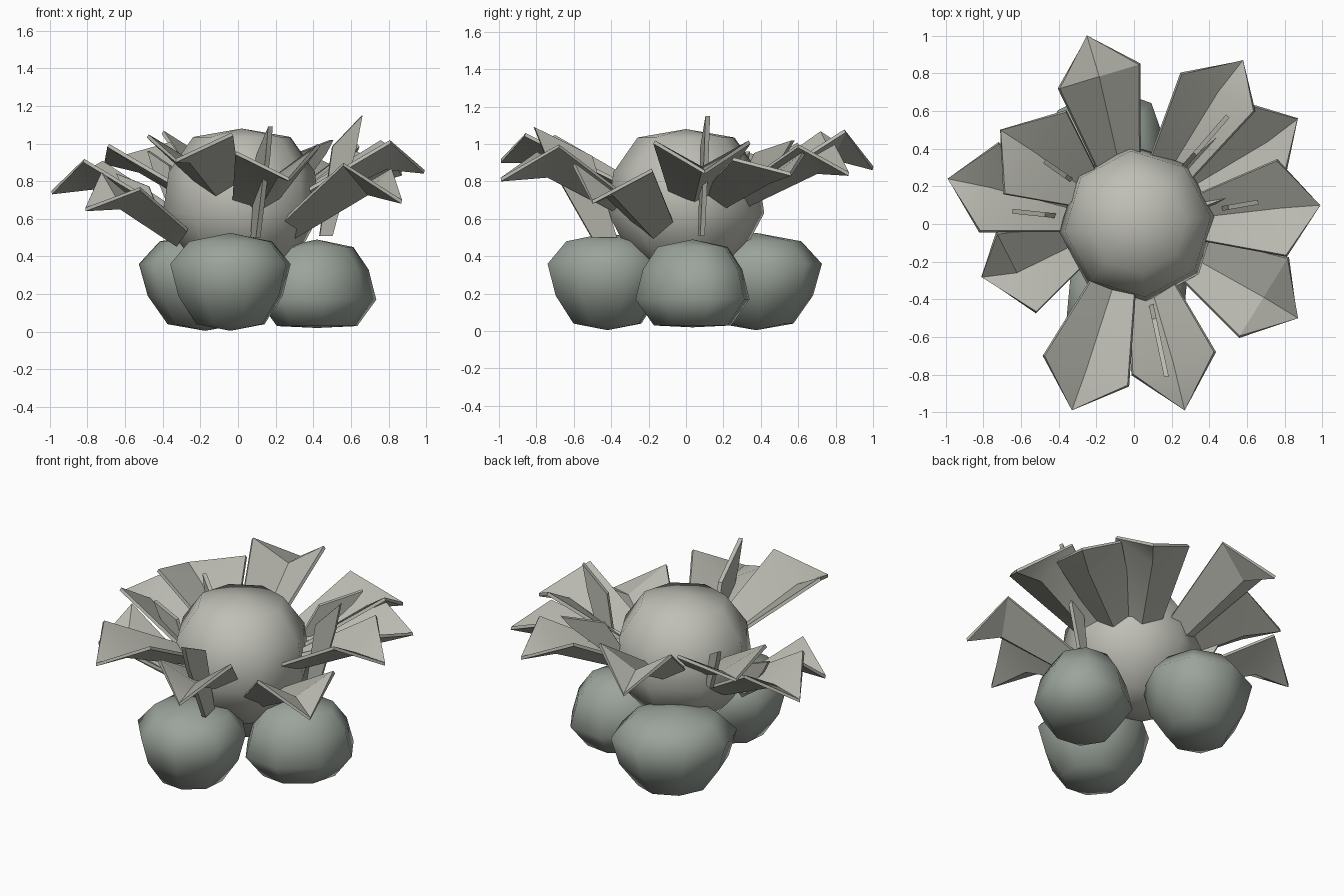
import bpy, math
from mathutils import Vector

if "Cube" in bpy.data.objects:
    bpy.data.objects.remove(bpy.data.objects["Cube"])


def material(name, rgb):
    m = bpy.data.materials.new(name)
    m.diffuse_color = (*rgb, 1)
    m.use_nodes = True
    m.node_tree.nodes["Principled BSDF"].inputs["Base Color"].default_value = m.diffuse_color
    return m


leaf_mat = material("leaf", (0.48, 0.48, 0.43))
bulb_mat = material("bulb", (0.52, 0.52, 0.47))
stone_mat = material("stone", (0.33, 0.37, 0.33))


def make(name, verts, faces, mat, thick=0, smooth=40):
    me = bpy.data.meshes.new(name)
    me.from_pydata([tuple(v) for v in verts], [], faces)
    me.materials.append(mat)
    ob = bpy.data.objects.new(name, me)
    bpy.context.collection.objects.link(ob)
    bpy.ops.object.select_all(action='DESELECT')
    ob.select_set(True)
    bpy.context.view_layer.objects.active = ob
    bpy.ops.object.shade_smooth_by_angle(angle=math.radians(smooth))
    if thick:
        mod = ob.modifiers.new("thickness", 'SOLIDIFY')
        mod.thickness, mod.offset = thick, 0
        edge = ob.modifiers.new("crisp_rim", 'EDGE_SPLIT')
        edge.split_angle = math.radians(32)
    return ob


def lump(name, cx, cy, rings, sides, mat, turn=0, long=1, short=1):
    """Low-poly round body, stretched along the diagonal; ends are poles."""
    verts = [(cx, cy, rings[0][1])]
    h = math.sqrt(0.5)
    for r, z in rings[1:-1]:
        for i in range(sides):
            a = turn + math.tau * i / sides
            u, v = r * long * math.cos(a), r * short * math.sin(a)
            verts.append((cx + (u - v) * h, cy + (u + v) * h, z))
    verts.append((cx, cy, rings[-1][1]))
    n, last = len(rings) - 2, len(verts) - 1
    faces = []
    for i in range(sides):
        j = (i + 1) % sides
        faces.append((0, 1 + j, 1 + i))
        for k in range(n - 1):
            b = 1 + k * sides
            faces.append((b + i, b + j, b + sides + j, b + sides + i))
        b = 1 + (n - 1) * sides
        faces.append((b + i, b + j, last))
    return make(name, verts, faces, mat, smooth=62)


# Central bulb
lump("bulb", 0.02, 0.0, [(0, 0.3), (0.22, 0.34), (0.34, 0.48), (0.42, 0.63),
                         (0.39, 0.85), (0.26, 1.035), (0, 1.08)], 8, bulb_mat, 0.1)

# Three stones at the foot
wide_top = [(0, 0.005), (0.19, 0.04), (0.29, 0.19), (0.335, 0.36), (0.23, 0.48), (0, 0.525)]
wide_low = [(0, 0.02), (0.21, 0.03), (0.31, 0.17), (0.27, 0.33), (0.19, 0.45), (0, 0.49)]
lump("front_stone", -0.04, -0.42, wide_top, 8, stone_mat, 0.3)
lump("side_stone", 0.42, 0.035, wide_low, 8, stone_mat, 0.2, 1.1, 0.94)
lump("back_stone", -0.175, 0.375, wide_top, 8, stone_mat, 0.0, 1.13, 0.97)

# Petals: tip, then left and right shoulder
petals = [
    ((-0.25, 1.00, 0.87), (-0.40, 0.72, 1.06), (0.03, 0.85, 1.07)),
    ((0.58, 0.87, 0.84), (0.25, 0.80, 0.99), (0.64, 0.60, 0.99)),
    ((0.87, 0.56, 0.84), (0.63, 0.63, 0.95), (0.80, 0.25, 0.92)),
    ((0.99, 0.10, 0.85), (0.76, 0.34, 1.01), (0.81, -0.17, 1.01)),
    ((0.87, -0.50, 0.69), (0.82, -0.18, 0.86), (0.56, -0.60, 0.89)),
    ((0.27, -0.99, 0.81), (0.43, -0.68, 0.99), (-0.01, -0.80, 0.95)),
    ((-0.33, -0.99, 0.91), (-0.03, -0.86, 1.05), (-0.48, -0.70, 1.04)),
    ((-0.81, -0.28, 0.65), (-0.73, -0.05, 0.84), (-0.52, -0.47, 0.76)),
    ((-0.99, 0.24, 0.74), (-0.72, 0.43, 0.90), (-0.82, -0.04, 0.91)),
    ((-0.71, 0.50, 0.90), (-0.36, 0.60, 1.00), (-0.69, 0.16, 0.99)),
]
for i, (tip, s1, s2) in enumerate(petals):
    tip, s1, s2 = Vector(tip), Vector(s1), Vector(s2)
    d = Vector((tip.x, tip.y, 0)).normalized()
    side = Vector((s1.x - s2.x, s1.y - s2.y, 0)).normalized()
    base = d * 0.34 + Vector((0, 0, tip.z - 0.19))
    lift = Vector((0, 0, 0.08))
    mid = (s1 + s2) / 2 - Vector((0, 0, 0.14))
    verts = [base + side * 0.12 + lift, base, base - side * 0.12 + lift, s1, mid, s2, tip]
    make(f"petal_{i + 1}", verts, [(0, 1, 4, 3), (1, 2, 5, 4), (3, 4, 6), (4, 5, 6)],
         leaf_mat, 0.02, 32)

# Upright blades among the petals: angle, inner radius, outer radius, low z, high z
blades = [(10, 0.44, 0.67, 0.51, 1.15), (-78, 0.38, 0.83, 0.50, 1.09),
          (49, 0.38, 0.76, 0.76, 1.02), (145, 0.38, 0.58, 0.66, 0.96),
          (174, 0.40, 0.65, 0.58, 0.84)]
for i, (deg, r0, r1, z0, z1) in enumerate(blades):
    a = math.radians(deg)

    def at(t, h):
        r, z = r0 + (r1 - r0) * t, z0 + (z1 - z0) * h
        return (r * math.cos(a), r * math.sin(a), z)
    make(f"blade_{i + 1}", [at(0, 0), at(0.3, 0), at(0.85, 0.72), at(1, 1), at(0.3, 0.74)],
         [(0, 1, 2, 3, 4)], leaf_mat, 0.025)
